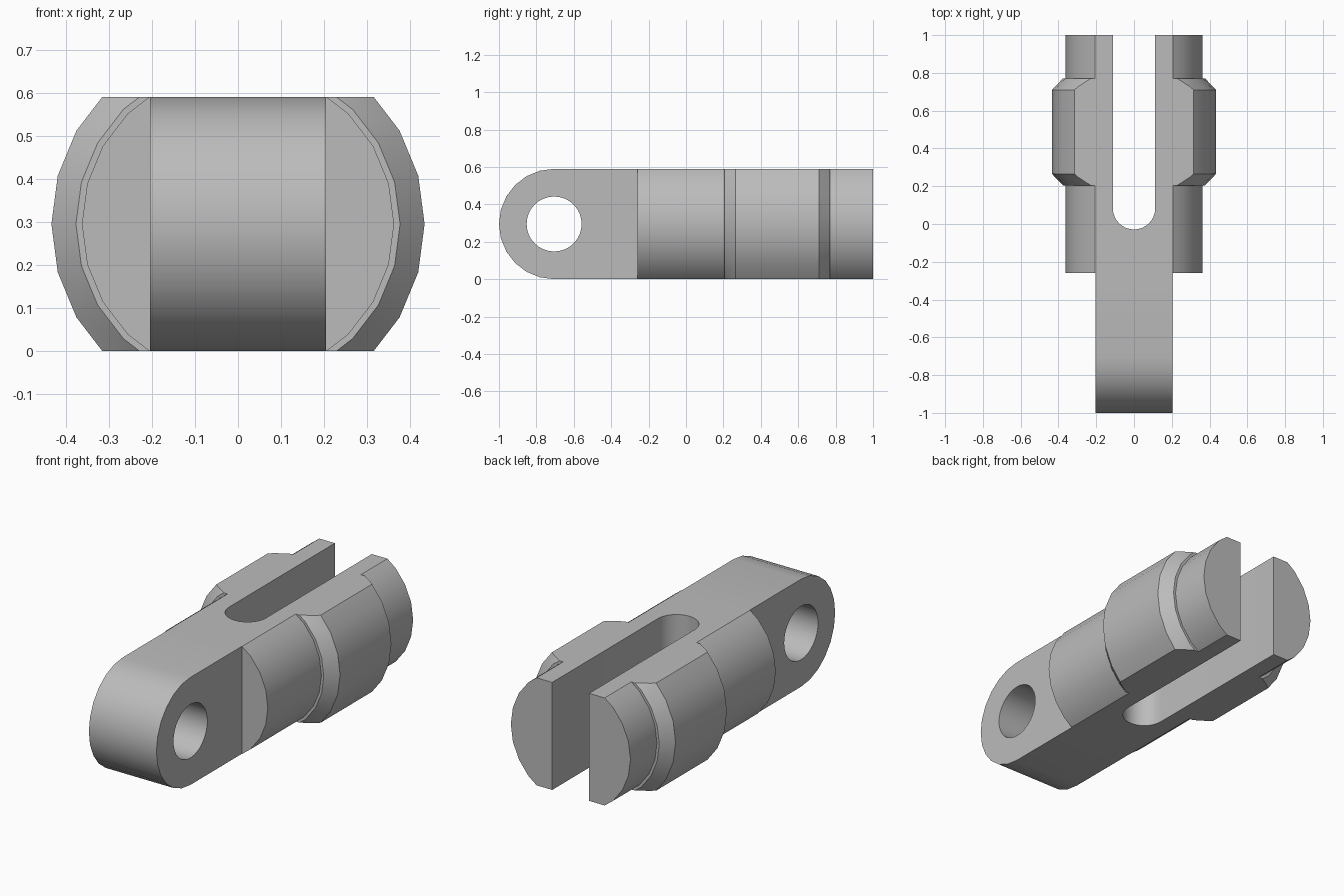
import bpy, bmesh, math
from mathutils import Vector

cube = bpy.data.objects.get("Cube")
if cube:
    bpy.data.objects.remove(cube, do_unlink=True)

MID = 0.295      # height of the long axis, also the half height
PIN_Y = -0.705   # pin hole position

steel = bpy.data.materials.new("grey_steel")
steel.use_nodes = True
colour = (0.5, 0.5, 0.5, 1)
steel.diffuse_color = colour
steel.node_tree.nodes["Principled BSDF"].inputs["Base Color"].default_value = colour


def finish(name, bm):
    bmesh.ops.recalc_face_normals(bm, faces=bm.faces)
    mesh = bpy.data.meshes.new(name)
    bm.to_mesh(mesh)
    bm.free()
    mesh.materials.append(steel)
    obj = bpy.data.objects.new(name, mesh)
    bpy.context.collection.objects.link(obj)
    return obj


def extrude(name, outline, offset):
    """Solid made by sweeping a closed outline along an offset."""
    bm = bmesh.new()
    face = bm.faces.new([bm.verts.new(p) for p in outline])
    made = bmesh.ops.extrude_face_region(bm, geom=[face])["geom"]
    moved = [v for v in made if isinstance(v, bmesh.types.BMVert)]
    bmesh.ops.translate(bm, verts=moved, vec=Vector(offset))
    return finish(name, bm)


def turned(name, profile, sides=24):
    """Solid turned about the long axis from (y, radius) pairs."""
    bm = bmesh.new()
    rings = []
    for y, r in profile:
        angles = [math.tau * i / sides for i in range(sides)]
        rings.append([bm.verts.new((r * math.cos(a), y, MID + r * math.sin(a)))
                      for a in angles])
    for a, b in zip(rings, rings[1:]):
        for i in range(sides):
            j = (i + 1) % sides
            bm.faces.new((a[i], a[j], b[j], b[i]))
    bm.faces.new(rings[0])
    bm.faces.new(rings[-1])
    return finish(name, bm)


def arc(cy, r, start, end, steps):
    """Points (y, across) on an arc."""
    for i in range(steps + 1):
        a = start + (end - start) * i / steps
        yield cy + r * math.cos(a), r * math.sin(a)


def combine(target, tool, operation):
    mod = target.modifiers.new(operation, "BOOLEAN")
    mod.operation, mod.solver, mod.object = operation, "EXACT", tool
    bpy.context.view_layer.update()
    graph = bpy.context.evaluated_depsgraph_get()
    result = bpy.data.meshes.new_from_object(target.evaluated_get(graph))
    target.modifiers.clear()
    target.data = result
    bpy.data.objects.remove(tool, do_unlink=True)


# Round shank with a chamfered collar
link = turned("clevis_link", [(-0.26, 0.363), (0.205, 0.363), (0.205, 0.377),
                              (0.265, 0.434), (0.71, 0.434), (0.77, 0.377),
                              (0.77, 0.363), (1, 0.363)])

# Flat tongue joined to the shank
tongue = extrude("tongue", [(-0.205, -1.1, -0.1), (-0.205, -0.15, -0.1),
                            (-0.205, -0.15, 0.7), (-0.205, -1.1, 0.7)], (0.41, 0, 0))
combine(link, tongue, "UNION")

# Flat top and bottom with a rounded front end
quarter = math.pi / 2
side = [(-0.6, y, MID + z) for y, z in arc(PIN_Y, MID, quarter, 3 * quarter, 12)]
side += [(-0.6, 1.1, 0), (-0.6, 1.1, 2 * MID)]
combine(link, extrude("side_outline", side, (1.2, 0, 0)), "INTERSECT")

# Cross hole for the pin
hole = [(-0.6, y, MID + z) for y, z in arc(PIN_Y, 0.147, 0, math.tau, 32)][:-1]
combine(link, extrude("pin_hole", hole, (1.2, 0, 0)), "DIFFERENCE")

# Fork slot with a round bottom, open at the back
slot = [(x, y, -0.2) for y, x in arc(0.083, 0.112, quarter, 3 * quarter, 16)]
slot += [(-0.112, 1.2, -0.2), (0.112, 1.2, -0.2)]
combine(link, extrude("fork_slot", slot, (0, 0, 1)), "DIFFERENCE")

# Smooth the curved faces, keep the machined edges sharp
bpy.ops.object.select_all(action="DESELECT")
link.select_set(True)
bpy.context.view_layer.objects.active = link
bpy.ops.object.shade_smooth_by_angle(angle=math.radians(30))
